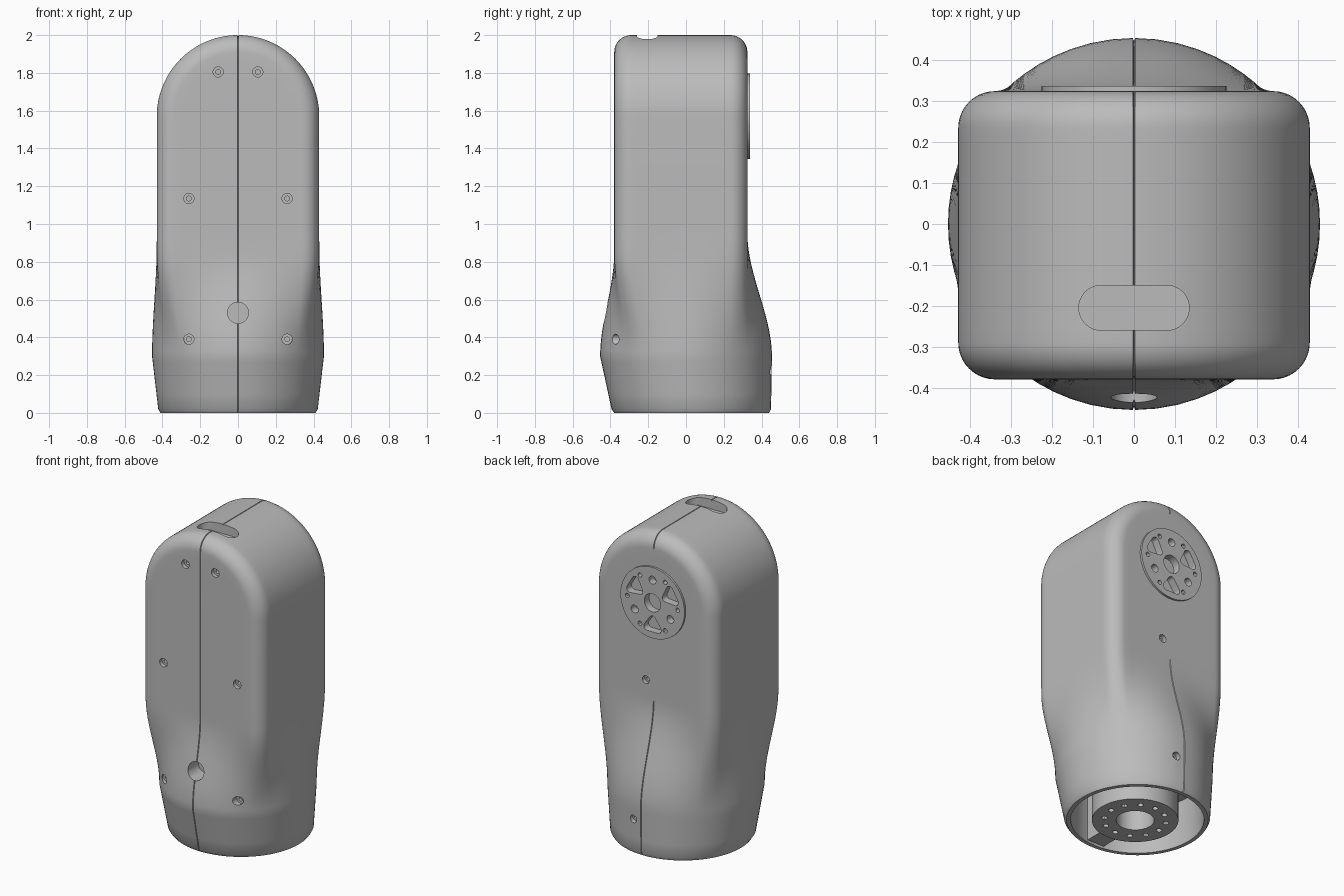
import bpy, bmesh, math
from mathutils import Vector

cube = bpy.data.objects.get("Cube")
if cube:
    bpy.data.objects.remove(cube, do_unlink=True)

grey = bpy.data.materials.new("satin grey")
grey.use_nodes = True
grey.diffuse_color = (0.5, 0.5, 0.5, 1)
grey.node_tree.nodes["Principled BSDF"].inputs["Base Color"].default_value = (0.5, 0.5, 0.5, 1)


def make_object(name, bm):
    bmesh.ops.recalc_face_normals(bm, faces=bm.faces[:])
    mesh = bpy.data.meshes.new(name)
    bm.to_mesh(mesh)
    bm.free()
    mesh.materials.append(grey)
    obj = bpy.data.objects.new(name, mesh)
    bpy.context.collection.objects.link(obj)
    return obj


def outline(discs, n=32):
    """Points round the hull of some discs (x, y, radius)."""
    pts = []
    for i in range(n):
        a = 2 * math.pi * (i + 0.5) / n
        c, s = math.cos(a), math.sin(a)
        x, y, r = max(discs, key=lambda d: d[0] * c + d[1] * s + d[2])
        pts.append((x + r * c, y + r * s))
    return pts


def prism(bm, pts, axis, lo, hi):
    """Extrude an outline along y or z."""
    def place(u, v, w):
        return (u, w, v) if axis == "y" else (u, v, w)
    a = [bm.verts.new(place(u, v, lo)) for u, v in pts]
    b = [bm.verts.new(place(u, v, hi)) for u, v in pts]
    bm.faces.new(a)
    bm.faces.new(b[::-1])
    for i in range(len(pts)):
        j = (i + 1) % len(pts)
        bm.faces.new((a[j], a[i], b[i], b[j]))


def cut_and_smooth(obj, cutter=None):
    bpy.ops.object.select_all(action="DESELECT")
    bpy.context.view_layer.objects.active = obj
    obj.select_set(True)
    if cutter:
        mod = obj.modifiers.new("cut", "BOOLEAN")
        mod.operation, mod.solver, mod.object = "DIFFERENCE", "EXACT", cutter
        mod.use_self = True
        bpy.ops.object.modifier_apply(modifier=mod.name)
    bpy.ops.object.shade_smooth_by_angle(angle=math.radians(30))


def smoothstep(lo, hi, z):
    t = min(1, max(0, (z - lo) / (hi - lo)))
    return t * t * (3 - 2 * t)


# Half of the rounded upper cross-section, from front centre to back centre
HALF_W, FRONT, BACK, FILLET, DOME_Z = 0.43, -0.38, 0.325, 0.09, 1.57
MID = (FRONT + BACK) / 2
flat = HALF_W - FILLET
section = [(flat * i / 8, FRONT) for i in range(8)]
for i in range(11):
    a = math.pi / 2 * (i / 10 - 1)
    section.append((flat + FILLET * math.cos(a), FRONT + FILLET + FILLET * math.sin(a)))
lo, hi = FRONT + FILLET, BACK - FILLET
section += [(HALF_W, lo + (hi - lo) * i / 14) for i in range(1, 14)]
for i in range(11):
    a = math.pi / 2 * i / 10
    section.append((flat + FILLET * math.cos(a), BACK - FILLET + FILLET * math.sin(a)))
section += [(flat * (1 - i / 8), BACK) for i in range(1, 9)]
angles = [math.atan2(y - MID, x) for x, y in section]


def round_ring(z, r, cy):
    return [(r * math.cos(a), cy + r * math.sin(a), z) for a in angles]


# Rows: open socket, chamfer, flared foot, blend to the box, then the dome
rings = [round_ring(0.29, 0, 0.03), round_ring(0.29, 0.38, 0.03),
         round_ring(0, 0.385, 0.03), round_ring(0, 0.41, 0.03)]
for z in (0.02, 0.1, 0.2, 0.27):
    rings.append(round_ring(z, 0.42 + 0.035 * z / 0.3, 0.03 * (1 - z / 0.3)))
for k in range(24):
    z = 0.3 + 0.7 * k / 23
    ring = []
    for (x, y), (cx, cy, _), a in zip(section, round_ring(z, 0.455, 0), angles):
        back = (math.sin(a) + 1) / 2
        t = (1 - back) * smoothstep(0.3, 0.85, z) + back * smoothstep(0.3, 0.95, z)
        ring.append((cx + (x - cx) * t, cy + (y - cy) * t, z))
    rings.append(ring)
rings.append([(x, y, 1.3) for x, y in section])
for k in range(29):
    a = math.pi / 2 * k / 28
    rings.append([(x * math.cos(a), y, DOME_Z + x * math.sin(a)) for x, y in section])

bm = bmesh.new()
for side in (1, -1):
    grid = [[bm.verts.new((side * x, y, z)) for x, y, z in ring] for ring in rings]
    for r0, r1 in zip(grid, grid[1:]):
        for j in range(len(section) - 1):
            bm.faces.new((r0[j], r0[j + 1], r1[j + 1], r1[j]))
bmesh.ops.remove_doubles(bm, verts=bm.verts[:], dist=1e-5)
bmesh.ops.dissolve_degenerate(bm, edges=bm.edges[:], dist=1e-5)
bmesh.ops.recalc_face_normals(bm, faces=bm.faces[:])

# Parting seam: a fine groove along the middle
for x in (-0.003, 0.003):
    bmesh.ops.bisect_plane(bm, geom=bm.verts[:] + bm.edges[:] + bm.faces[:], dist=1e-6,
                           plane_co=(x, 0, 0), plane_no=(1, 0, 0))
bm.normal_update()
moves = []
for v in bm.verts:
    inside = v.co.z < 0.31 and abs(v.co.y - 0.03) < 0.4
    plain_back = v.co.y > 0.3 and 0.93 < v.co.z < 1.92
    if abs(v.co.x) < 0.001 and v.co.z > 0.015 and not inside and not plain_back:
        moves.append((v, v.co - v.normal * 0.008))
for v, co in moves:
    v.co = co
body = make_object("body_shell", bm)

# Cutters: screw holes, front port, top slot, flange openings
bm = bmesh.new()
for side in (1, -1):
    for x, z, floor in ((0.105, 1.805, -0.355), (0.26, 1.135, -0.355), (0.26, 0.39, -0.345)):
        prism(bm, outline([(side * x, z, 0.027)], 20), "y", -0.6, floor)
        prism(bm, outline([(side * x, z, 0.013)], 12), "y", -0.5, floor + 0.02)
for z, floor in ((1.06, 0.3), (0.22, 0.42)):
    prism(bm, outline([(0.056, z, 0.025)], 20), "y", floor, 0.6)
    prism(bm, outline([(0.056, z, 0.013)], 12), "y", floor - 0.02, 0.5)
prism(bm, outline([(0, 0.53, 0.056)]), "y", -0.6, -0.32)
prism(bm, outline([(-0.08, -0.205, 0.055), (0.08, -0.205, 0.055)], 40), "z", 1.94, 2.1)
prism(bm, outline([(0, DOME_Z, 0.058)]), "y", 0.29, 0.4)


def polar(r, degrees):
    a = math.radians(degrees)
    return r * math.cos(a), DOME_Z + r * math.sin(a)


for base in (30, 150, 270):
    discs = [(*polar(0.105, base), 0.022)]
    discs += [(*polar(0.165, base + d), 0.024) for d in (-13, 13)]
    prism(bm, outline(discs), "y", 0.29, 0.4)
    prism(bm, outline([(*polar(0.145, base + 60), 0.025)], 20), "y", 0.29, 0.4)
    for d in (30, 90):
        prism(bm, outline([(*polar(0.178, base + d), 0.014)], 12), "y", 0.29, 0.4)
cutter = make_object("opening_cutter", bm)
cutter.hide_render = True
cutter.hide_set(True)

# Round mounting flange on the upper back
bm = bmesh.new()
prism(bm, outline([(0, DOME_Z, 0.226)], 64), "y", 0.315, 0.338)
flange = make_object("back_flange", bm)

# Hub inside the base socket, with bore and bolt circle
bm = bmesh.new()
prism(bm, outline([(0, 0.01, 0.25)], 64), "z", 0.005, 0.3)
hub = make_object("base_hub", bm)
bm = bmesh.new()
prism(bm, outline([(0, 0.01, 0.11)]), "z", -0.1, 0.25)
for i in range(12):
    a = math.pi * i / 6
    prism(bm, outline([(0.18 * math.cos(a), 0.01 + 0.18 * math.sin(a), 0.017)], 12), "z", -0.1, 0.06)
hub_cutter = make_object("hub_cutter", bm)
hub_cutter.hide_render = True
hub_cutter.hide_set(True)

# Locating tab between hub and socket wall
bm = bmesh.new()
prism(bm, [(-0.06, -0.345), (0.06, -0.345), (0.06, -0.2), (-0.06, -0.2)], "z", 0.01, 0.3)
tab = make_object("locating_tab", bm)

cut_and_smooth(body, cutter)
cut_and_smooth(flange, cutter)
cut_and_smooth(hub, hub_cutter)
for c in (cutter, hub_cutter):
    bpy.data.objects.remove(c, do_unlink=True)
